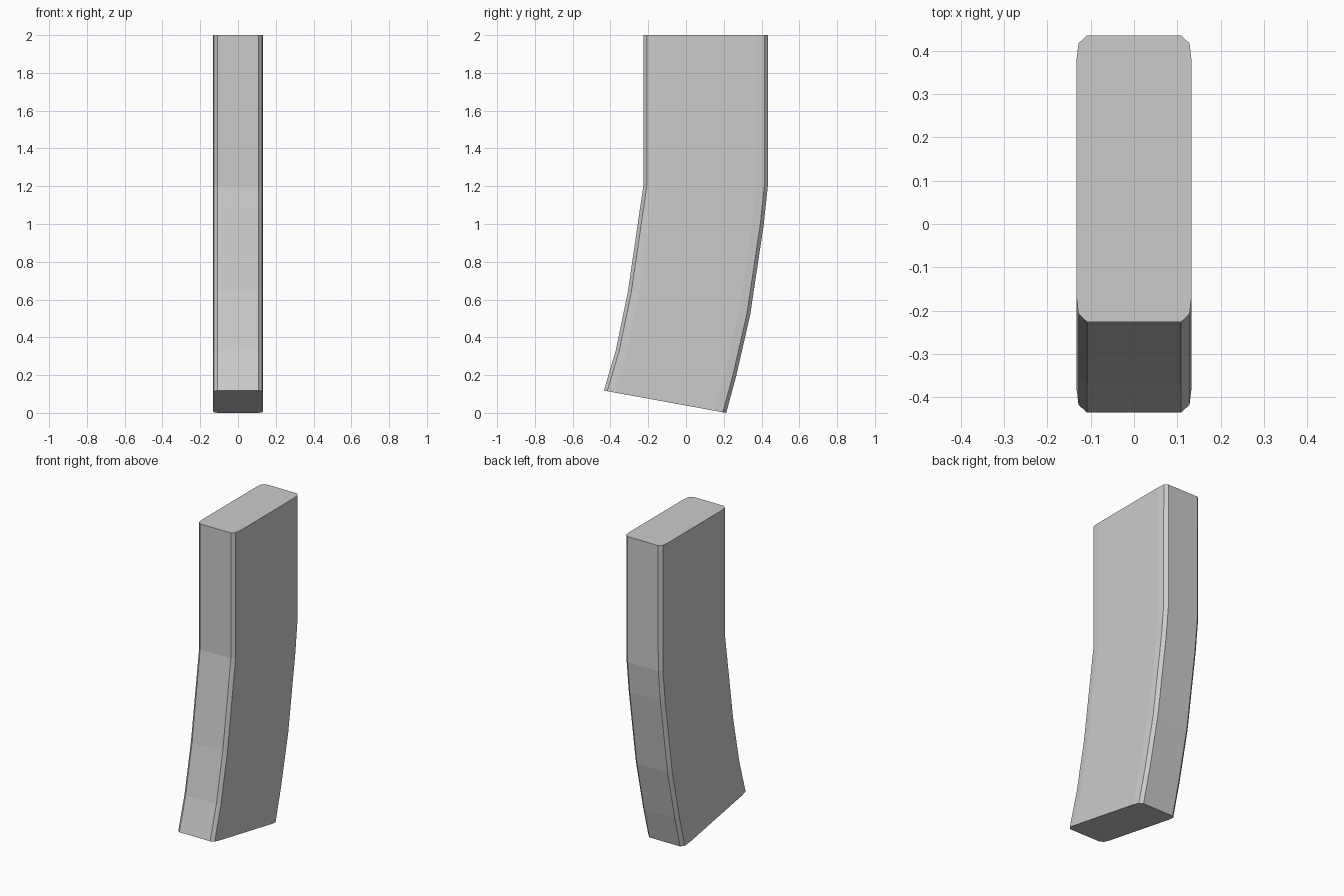
import bpy
import bmesh

if "Cube" in bpy.data.objects:
    bpy.data.objects.remove(bpy.data.objects["Cube"])

# Stations along the body: front edge (y, z) and back edge (y, z)
stations = [
    ((-0.435, 0.118), (0.213, 0.0)),
    ((-0.372, 0.33), (0.267, 0.20)),
    ((-0.308, 0.64), (0.340, 0.52)),
    ((-0.241, 1.10), (0.412, 1.00)),
    ((-0.226, 1.20), (0.433, 1.20)),
    ((-0.226, 2.00), (0.435, 2.00)),
]

# Half cross-section: half width and fraction of the depth, front to back
half = [(0.108, 0.0), (0.128, 0.028), (0.133, 0.092),
        (0.133, 0.908), (0.128, 0.972), (0.108, 1.0)]
section = half + [(-x, t) for x, t in reversed(half)]

# Curved body: loft the rounded section through the stations
bm = bmesh.new()
rings = []
for (y0, z0), (y1, z1) in stations:
    rings.append([bm.verts.new((x, y0 + (y1 - y0) * t, z0 + (z1 - z0) * t))
                  for x, t in section])
n = len(section)
for a, b in zip(rings, rings[1:]):
    for i in range(n):
        j = (i + 1) % n
        bm.faces.new((a[i], a[j], b[j], b[i]))

# End caps
bm.faces.new(list(reversed(rings[0])))
bm.faces.new(rings[-1])
bmesh.ops.recalc_face_normals(bm, faces=bm.faces[:])

mesh = bpy.data.meshes.new("curved_body")
bm.to_mesh(mesh)
bm.free()
body = bpy.data.objects.new("curved_body", mesh)
bpy.context.collection.objects.link(body)
